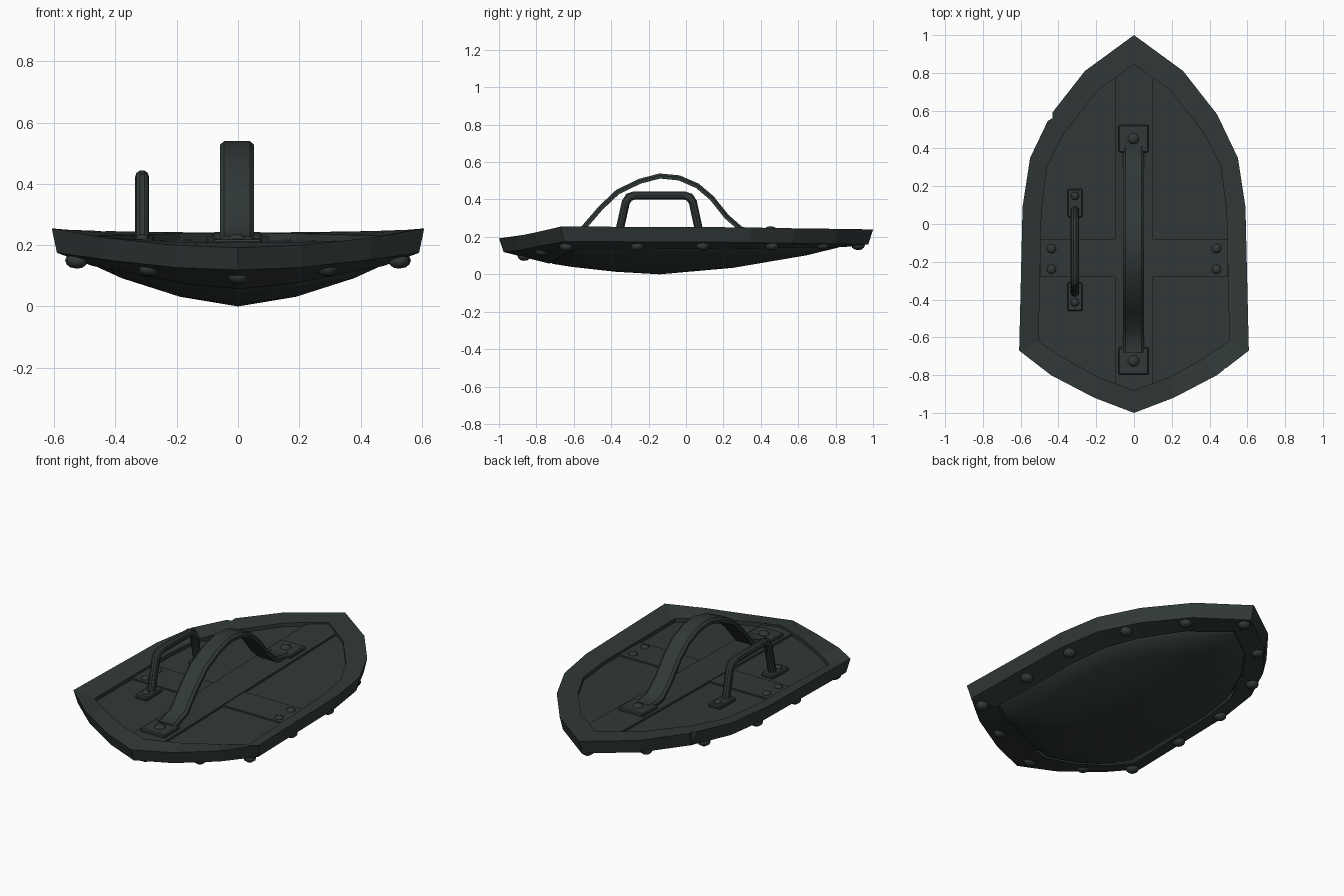
import bpy, bmesh, math
from mathutils import Vector, Matrix

if "Cube" in bpy.data.objects:
    bpy.data.objects.remove(bpy.data.objects["Cube"])

metal = bpy.data.materials.new("dark_green_grey_metal")
metal.diffuse_color = (0.030, 0.041, 0.039, 1)
metal.use_nodes = True
metal.node_tree.nodes["Principled BSDF"].inputs["Base Color"].default_value = metal.diffuse_color


def finish(name, bm, smooth=None):
    bmesh.ops.recalc_face_normals(bm, faces=bm.faces[:])
    me = bpy.data.meshes.new(name)
    bm.to_mesh(me)
    bm.free()
    me.materials.append(metal)
    ob = bpy.data.objects.new(name, me)
    bpy.context.collection.objects.link(ob)
    if smooth:
        bpy.ops.object.select_all(action='DESELECT')
        ob.select_set(True)
        bpy.context.view_layer.objects.active = ob
        bpy.ops.object.shade_smooth_by_angle(angle=math.radians(smooth))
    return ob


def floor_z(y):
    return 0.203 + 0.018 * y


def mirror_loop(half):
    # half runs from the back tip to the front tip on the right side
    return half + [(-x, y, z) for x, y, z in half[-2:0:-1]]


def bridge(bm, a, b):
    n = len(a)
    for i in range(n):
        bm.faces.new((a[i], a[(i + 1) % n], b[(i + 1) % n], b[i]))


# Half outlines: outer edge, inner edge of the rim, lip under the rim
outer = [(0, 1, .24), (.26, .81, .243), (.44, .58, .246), (.55, .35, .25), (.59, .09, .253),
         (.608, -.67, .255), (.44, -.80, .225), (.21, -.92, .2), (0, -1, .192)]
inner = [(0, .845), (.19, .71), (.37, .48), (.46, .30), (.49, .07),
         (.505, -.62), (.37, -.71), (.19, -.81), (0, -.88)]
lip = [(0, .84, .145), (.20, .69, .143), (.35, .48, .14), (.43, .29, .137), (.46, .07, .135),
       (.475, -.57, .132), (.36, -.65, .11), (.18, -.70, .075), (0, -.73, .057)]

# Rim
bm = bmesh.new()
loops = [outer,
         [(x * .972, y * .975, z - (.08 if y > -.7 else .073)) for x, y, z in outer],
         lip,
         [(x, y, floor_z(y) - .004) for x, y in inner],
         [(x, y, floor_z(y) + .022) for x, y in inner]]
rings = [[bm.verts.new(p) for p in mirror_loop(h)] for h in loops]
for i in range(5):
    bridge(bm, rings[i], rings[(i + 1) % 5])
rim = finish("rim", bm)

# Battle nicks in the rim edge
for x, y, r in ((-.458, .575, .03), (.50, -.785, .03), (.255, -.922, .025)):
    bm = bmesh.new()
    bmesh.ops.create_cone(bm, cap_ends=True, segments=6, radius1=r, radius2=r, depth=.6,
                          matrix=Matrix.Translation((x, y, .2)))
    cutter = finish("nick_cutter", bm)
    cutter.hide_render = True
    mod = rim.modifiers.new("nick", 'BOOLEAN')
    mod.operation, mod.object, mod.solver = 'DIFFERENCE', cutter, 'EXACT'
    bpy.context.view_layer.objects.active = rim
    bpy.ops.object.modifier_apply(modifier=mod.name)
    bpy.data.objects.remove(cutter)

# Domed shield face on the underside
bm = bmesh.new()
rings = []
for s, f in ((.99, 1.12), (.97, .98), (.8, .7), (.4, .24)):
    pts = [(x * s, -.14 + (y + .14) * s, z * f) for x, y, z in lip]
    rings.append([bm.verts.new(p) for p in mirror_loop(pts)])
for a, b in zip(rings, rings[1:]):
    bridge(bm, a, b)
apex = bm.verts.new((0, -.14, 0))
last = rings[-1]
for i in range(len(last)):
    bm.faces.new((last[i], last[(i + 1) % len(last)], apex))
finish("dome", bm, 40)


def plate(name, pts, low, high):
    # Flat panel following the slope of the inner floor
    bm = bmesh.new()
    a, b = [[bm.verts.new((x, y, floor_z(y) + h)) for x, y in pts] for h in (low, high)]
    bridge(bm, a, b)
    bm.faces.new(a)
    bm.faces.new(b)
    return finish(name, bm)


def rect(cx, cy, w, d):
    return [(cx - w, cy - d), (cx + w, cy - d), (cx + w, cy + d), (cx - w, cy + d)]


# Inner boards and reinforcing strips
full = inner + [(-x, y) for x, y in inner[-2:0:-1]]
plate("inner_boards", full, -.006, 0)
plate("long_strip", [(0, -.88), (.1, -.846), (.1, .775), (0, .845), (-.1, .775), (-.1, -.846)], -.004, .012)
for side, sx in (("left", -1), ("right", 1)):
    plate(side + "_cross_strip", rect(sx * .298, -.18, .198, .1), -.004, .008)


def rivet(name, x, y, z, r, h):
    bm = bmesh.new()
    bmesh.ops.create_uvsphere(bm, u_segments=10, v_segments=6, radius=1)
    bm.transform(Matrix.Translation((x, y, z)) @ Matrix.Diagonal((r, r, h, 1)))
    finish(name, bm, 50)


def bracket(name, x, y, w, d, h, ry, r):
    ob = plate(name, rect(x, y, w, d), 0, h)
    mod = ob.modifiers.new("edge", 'BEVEL')
    mod.width, mod.segments = .006, 1
    rivet(name + "_rivet", x, ry, floor_z(ry) + h, r, .016)


def sweep(name, path, section, x0):
    # Run a cross-section (side, normal) along a path in the y-z plane
    bm = bmesh.new()
    pts = [Vector((0, y, z)) for y, z in path]
    rings = []
    for i, p in enumerate(pts):
        d1 = (p - pts[i - 1]).normalized() if i else (pts[1] - p).normalized()
        d2 = (pts[i + 1] - p).normalized() if i < len(pts) - 1 else d1
        t = (d1 + d2).normalized()
        k = 1 / max(t.dot(d1), .6)
        n = Vector((0, -t.z, t.y)) * k
        rings.append([bm.verts.new(Vector((x0 + u, 0, 0)) + p + n * v) for u, v in section])
    for a, b in zip(rings, rings[1:]):
        bridge(bm, a, b)
    bm.faces.new(rings[0])
    bm.faces.new(rings[-1])
    finish(name, bm, 35)


# Arched arm strap with its two end brackets
arch = [(-.68, .215), (-.645, .215), (-.55, .245), (-.455, .355), (-.365, .44), (-.247, .497), (-.14, .525),
        (-.037, .515), (.06, .473), (.137, .408), (.217, .308), (.295, .24), (.375, .228), (.41, .228)]
strap = [(-.056, -.013), (.056, -.013), (.056, .003), (.042, .014), (-.042, .014), (-.056, .003)]
sweep("arm_strap", arch, strap, -.003)
bracket("front_strap_bracket", -.003, -.725, .08, .073, .03, -.725, .03)
bracket("back_strap_bracket", -.003, .452, .08, .073, .03, .452, .03)

# Hand grip with its two feet
def circle(r, n=10):
    return [(r * math.cos(math.tau * i / n), r * math.sin(math.tau * i / n)) for i in range(n)]

grip = [(-.365, .205), (-.352, .25), (-.322, .385), (-.305, .412), (-.275, .422),
        (-.01, .422), (.02, .412), (.037, .385), (.066, .25), (.076, .205)]
sweep("hand_grip", grip, circle(.023), -.313)
bracket("front_grip_foot", -.313, -.385, .04, .075, .025, -.415, .022)
bracket("back_grip_foot", -.313, .11, .04, .075, .025, .148, .022)

# Rivets on the cross strips
for sx in (-1, 1):
    for y in (-.13, -.24):
        rivet("strip_rivet", sx * .437, y, floor_z(y) + .008, .025, .014)

# Large rivets under the rim
for x, y, z in ((0, -.865, .098), (.29, -.77, .124), (.525, -.64, .149), (.53, -.26, .15),
                (.525, .09, .152), (.44, .46, .153), (.25, .73, .156), (0, .92, .155)):
    for sx in ((1, -1) if x else (1,)):
        rivet("rim_rivet", sx * x, y, z, .036, .026)
